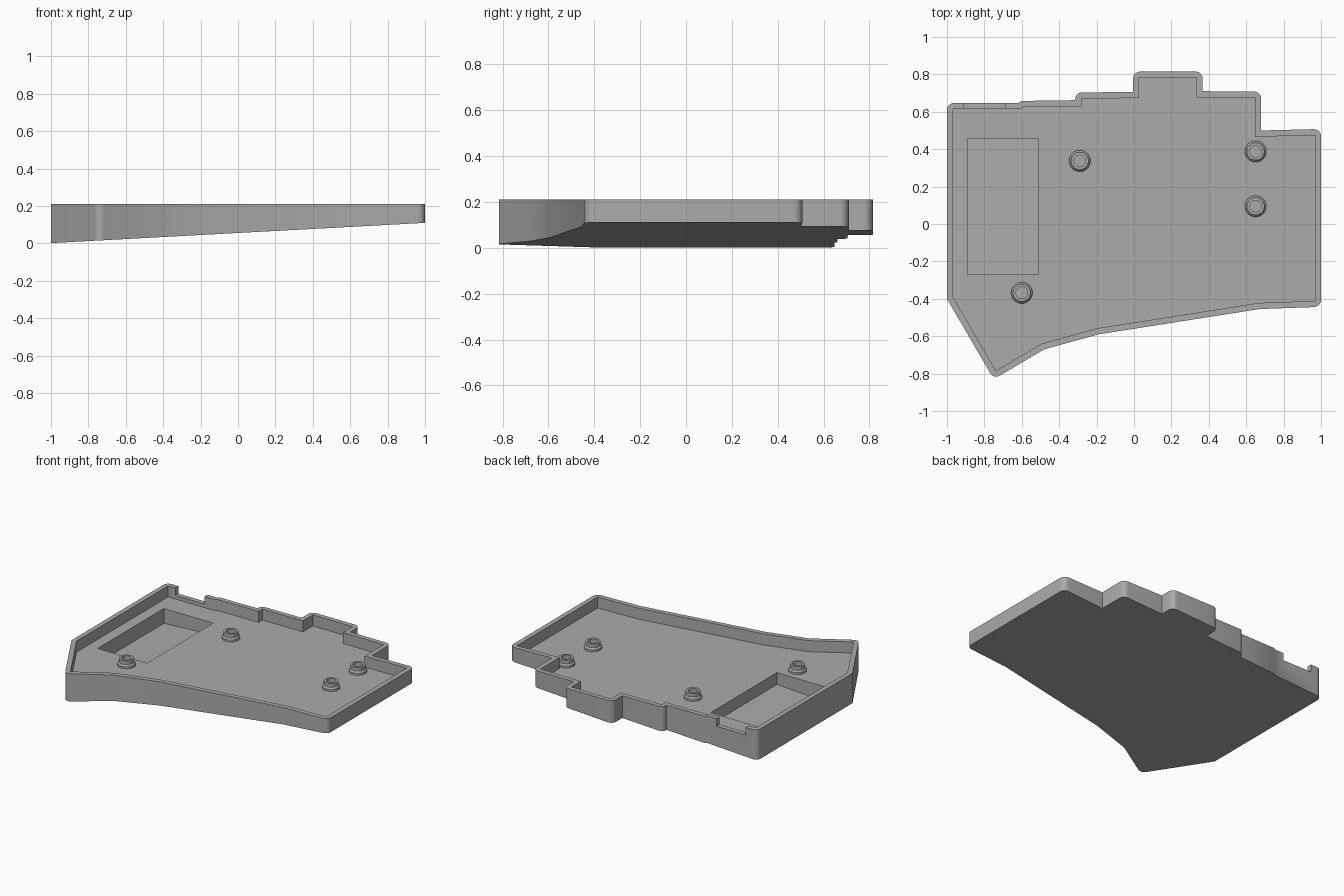
import bpy, bmesh, math
from mathutils import Vector

cube = bpy.data.objects.get("Cube")
if cube:
    bpy.data.objects.remove(cube, do_unlink=True)

TOP, FLOOR, WALL, RADIUS = 0.21, 0.133, 0.033, 0.038

grey = bpy.data.materials.new("grey_plastic")
grey.use_nodes = True
grey.diffuse_color = (0.41, 0.41, 0.41, 1)
grey.node_tree.nodes["Principled BSDF"].inputs["Base Color"].default_value = (0.41, 0.41, 0.41, 1)


def under(x):
    """Height of the sloping underside."""
    return 0.002 + 0.054 * (x + 1)


def make_object(name, bm):
    bmesh.ops.recalc_face_normals(bm, faces=bm.faces)
    mesh = bpy.data.meshes.new(name)
    bm.to_mesh(mesh)
    bm.free()
    mesh.materials.append(grey)
    obj = bpy.data.objects.new(name, mesh)
    bpy.context.collection.objects.link(obj)
    return obj


def prism(name, points, bottom, top):
    """Extrude an outline between a bottom height rule and a flat top."""
    bm = bmesh.new()
    low = [bm.verts.new((p[0], p[1], bottom(p[0]))) for p in points]
    high = [bm.verts.new((p[0], p[1], top)) for p in points]
    bm.faces.new(low)
    bm.faces.new(high)
    for i in range(len(points)):
        j = (i + 1) % len(points)
        bm.faces.new((low[i], low[j], high[j], high[i]))
    return make_object(name, bm)


def rectangle(x0, x1, y0, y1):
    return [(x0, y1), (x1, y1), (x1, y0), (x0, y0)]


def corners(points):
    """Yield each clockwise corner with the outward normals of its two edges."""
    for i, p in enumerate(points):
        a = (p - points[i - 1]).normalized()
        b = (points[(i + 1) % len(points)] - p).normalized()
        yield p, Vector((-a.y, a.x)), Vector((-b.y, b.x))


def inset(p, n1, n2, distance):
    return p - (n1 + n2) * distance / (1 + n1.dot(n2))


def rounded(points, radius, steps=6):
    result = []
    for p, n1, n2 in corners(points):
        turn = n1.x * n2.y - n1.y * n2.x
        if turn < 0 and n1.dot(n2) < math.cos(math.radians(40)):
            centre = inset(p, n1, n2, radius)
            angle = math.atan2(turn, n1.dot(n2))
            for k in range(steps + 1):
                t = angle * k / steps
                n = Vector((n1.x * math.cos(t) - n1.y * math.sin(t),
                            n1.x * math.sin(t) + n1.y * math.cos(t)))
                result.append(centre + n * radius)
        else:
            result.append(p)
    return result


# Stepped case outline, clockwise from the back corner
outline = [Vector(p) for p in (
    (-1, 0.647), (-0.62, 0.647), (-0.6, 0.658), (-0.315, 0.662), (-0.315, 0.703),
    (-0.005, 0.706), (-0.005, 0.815), (0.367, 0.815), (0.367, 0.71), (0.68, 0.708),
    (0.68, 0.5), (1, 0.508), (1, -0.443), (0.67, -0.455), (-0.19, -0.59),
    (-0.48, -0.67), (-0.75, -0.83), (-1, -0.4))]

case = prism("case", rounded(outline, RADIUS), under, TOP)

# Hollow interior, sloping battery pocket and connector notch
inner = [inset(p, a, b, WALL) for p, a, b in corners(outline)]
cutters = [
    prism("cavity_cutter", inner, lambda x: FLOOR, 0.3),
    prism("pocket_cutter", rectangle(-0.89, -0.51, -0.27, 0.457), lambda x: under(x) + 0.022, 0.3),
    prism("notch_cutter", rectangle(-0.912, -0.688, 0.58, 0.7), lambda x: 0.158, 0.3),
]
for cutter in cutters:
    cutter.hide_render = True
    cut = case.modifiers.new(cutter.name, 'BOOLEAN')
    cut.operation = 'DIFFERENCE'
    cut.solver = 'EXACT'
    cut.object = cutter
bpy.context.view_layer.update()
graph = bpy.context.evaluated_depsgraph_get()
carved = bpy.data.meshes.new_from_object(case.evaluated_get(graph))
case.modifiers.clear()
case.data = carved
for cutter in cutters:
    bpy.data.objects.remove(cutter, do_unlink=True)


# Screw bosses: flared foot, straight collar and blind hole
def screw_boss(name, x, y):
    profile = [(0.057, -0.005), (0.057, 0.014), (0.047, 0.024), (0.047, 0.05),
               (0.031, 0.05), (0.031, 0.002), (0, 0.002)]
    bm = bmesh.new()
    verts = [bm.verts.new((r, 0, z)) for r, z in profile]
    edges = [bm.edges.new(pair) for pair in zip(verts, verts[1:])]
    bmesh.ops.spin(bm, geom=verts + edges, cent=(0, 0, 0), axis=(0, 0, 1),
                   angle=math.tau, steps=32)
    bmesh.ops.remove_doubles(bm, verts=bm.verts, dist=0.0001)
    boss = make_object(name, bm)
    boss.location = (x, y, FLOOR)
    return boss


bosses = [screw_boss(name, x, y) for name, x, y in (
    ("back_boss", -0.29, 0.337), ("left_back_boss", 0.65, 0.388),
    ("left_front_boss", 0.65, 0.095), ("front_boss", -0.6, -0.368))]

# Smooth rounded corners while keeping crisp edges
bpy.ops.object.select_all(action='DESELECT')
for obj in [case] + bosses:
    obj.select_set(True)
bpy.context.view_layer.objects.active = case
bpy.ops.object.shade_smooth_by_angle(angle=math.radians(30))
